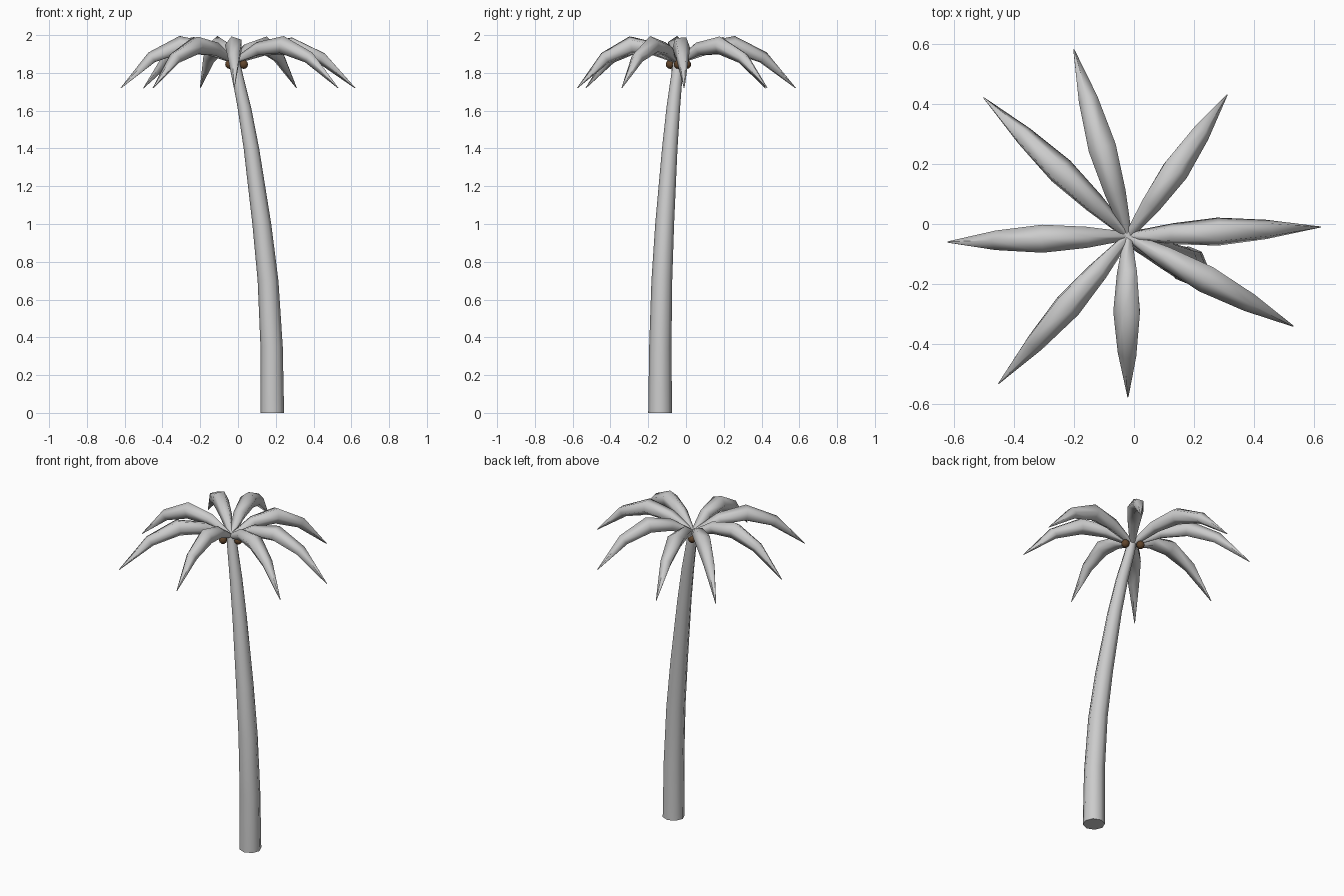
import bpy, bmesh
from math import sin, cos, radians, pi, atan2, hypot
from mathutils import Vector

if "Cube" in bpy.data.objects:
    bpy.data.objects.remove(bpy.data.objects["Cube"])

HEAD = Vector((-0.02, -0.04, 0))


def loft(name, rings):
    """Skin a list of equal-length point rings and cap both ends."""
    bm = bmesh.new()
    rows = [[bm.verts.new(p) for p in ring] for ring in rings]
    n = len(rows[0])
    for a, b in zip(rows, rows[1:]):
        for i in range(n):
            j = (i + 1) % n
            bm.faces.new((a[i], a[j], b[j], b[i]))
    bm.faces.new(rows[0][::-1])
    bm.faces.new(rows[-1])
    bmesh.ops.recalc_face_normals(bm, faces=bm.faces)
    mesh = bpy.data.meshes.new(name)
    bm.to_mesh(mesh)
    bm.free()
    obj = bpy.data.objects.new(name, mesh)
    bpy.context.collection.objects.link(obj)
    smooth(obj, 75)
    return obj


def smooth(obj, angle):
    bpy.ops.object.select_all(action='DESELECT')
    obj.select_set(True)
    bpy.context.view_layer.objects.active = obj
    bpy.ops.object.shade_smooth_by_angle(angle=radians(angle))


def ring(center, u, v, radius, sides, roll=0.0):
    return [center + radius * (u * cos(roll + 2 * pi * i / sides) +
                               v * sin(roll + 2 * pi * i / sides))
            for i in range(sides)]


# Curved, tapering trunk: x, y, z, radius
trunk = [(0.181, -0.137, 0, 0.063), (0.178, -0.136, 0.35, 0.059),
         (0.159, -0.128, 0.7, 0.055), (0.126, -0.113, 1.0, 0.050),
         (0.071, -0.086, 1.4, 0.041), (0.033, -0.067, 1.62, 0.036),
         (-0.006, -0.047, 1.8, 0.030), (-0.02, -0.04, 1.88, 0.026)]
X, Y = Vector((1, 0, 0)), Vector((0, 1, 0))
loft("trunk", [ring(Vector((x, y, z)), X, Y, r, 8) for x, y, z, r in trunk])

# Drooping fronds: one profile (reach, height, radius) aimed at each tip
profile = [(0, 1.86, 0.014), (0.235, 1.927, 0.037), (0.47, 1.947, 0.049),
           (0.725, 1.88, 0.034), (1.0, 1.72, 0.002)]
tips = [(0.62, -0.01), (0.31, 0.43), (-0.20, 0.58), (-0.50, 0.42),
        (-0.62, -0.06), (-0.45, -0.53), (-0.02, -0.575), (0.53, -0.34)]
for k, (tx, ty) in enumerate(tips):
    dx, dy = tx - HEAD.x, ty - HEAD.y
    reach, az = hypot(dx, dy), atan2(dy, dx)
    out = Vector((cos(az), sin(az), 0))
    side = Vector((-sin(az), cos(az), 0))
    pts = [HEAD + out * (t * reach) + Vector((0, 0, z)) for t, z, r in profile]
    rings = []
    for i, p in enumerate(pts):
        tangent = (pts[min(i + 1, 4)] - pts[max(i - 1, 0)]).normalized()
        up = tangent.cross(side)
        rings.append(ring(p, side, up, profile[i][2], 5, az + radians(54)))
    loft(f"frond_{k + 1}", rings)

# Three coconuts under the crown
brown = bpy.data.materials.new("coconut_brown")
brown.diffuse_color = (0.12, 0.06, 0.025, 1)
brown.use_nodes = True
brown.node_tree.nodes["Principled BSDF"].inputs["Base Color"].default_value = brown.diffuse_color
for k in range(3):
    a = 2 * pi * k / 3
    bpy.ops.mesh.primitive_uv_sphere_add(
        segments=10, ring_count=6, radius=0.024,
        location=(HEAD.x + 0.05 * cos(a), HEAD.y + 0.05 * sin(a), 1.845))
    nut = bpy.context.object
    nut.name = f"coconut_{k + 1}"
    nut.data.materials.append(brown)
    smooth(nut, 60)
